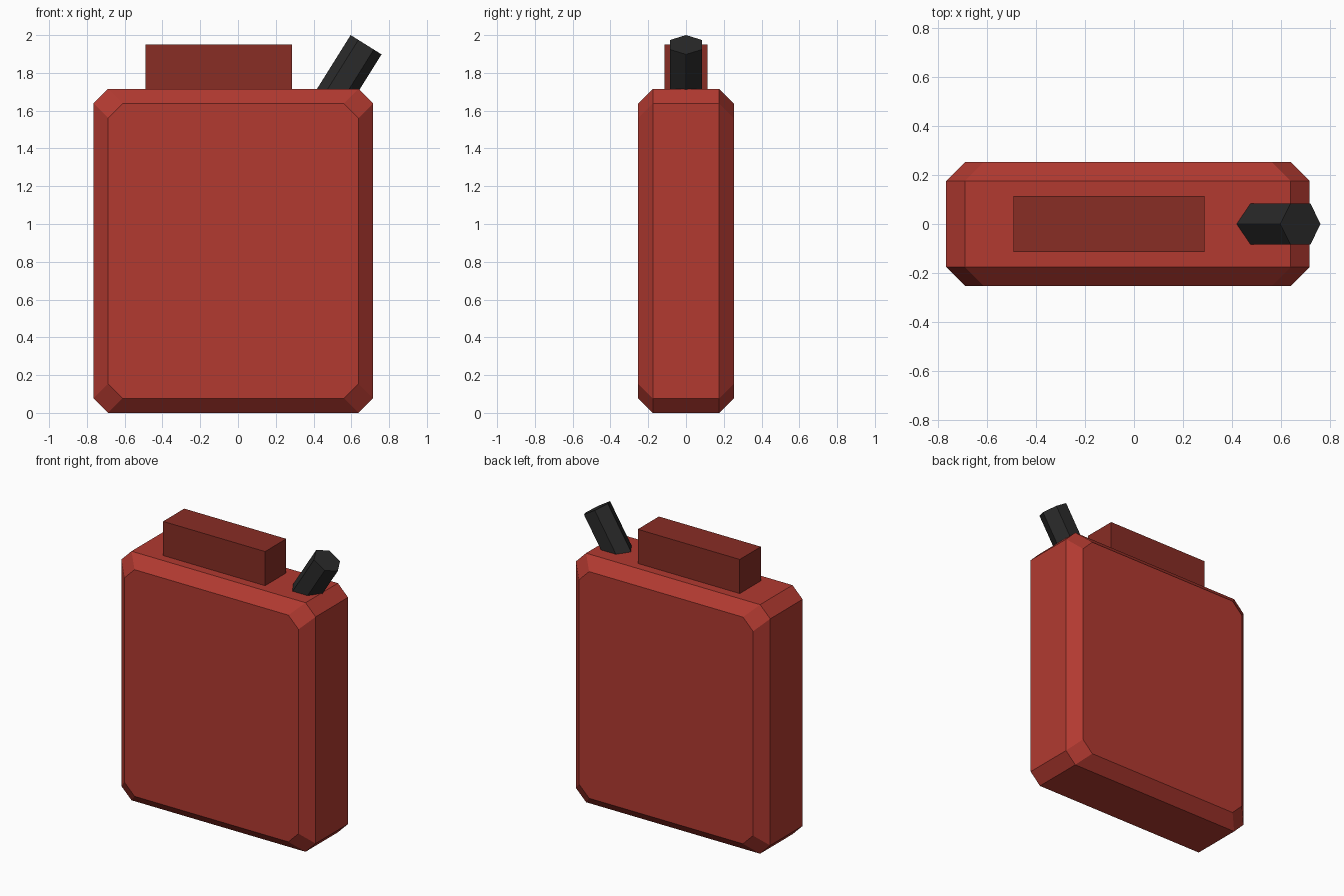
import bpy, bmesh, math
from mathutils import Matrix, Vector

if "Cube" in bpy.data.objects:
    bpy.data.objects.remove(bpy.data.objects["Cube"])


def material(name, rgb):
    m = bpy.data.materials.new(name)
    m.diffuse_color = (*rgb, 1.0)
    m.use_nodes = True
    m.node_tree.nodes["Principled BSDF"].inputs["Base Color"].default_value = m.diffuse_color
    return m


RED = material("can red", (0.445, 0.042, 0.030))
DARK_RED = material("handle dark red", (0.246, 0.026, 0.018))
BLACK = material("spout black", (0.023, 0.023, 0.023))


def finish(bm, name, mat):
    bmesh.ops.recalc_face_normals(bm, faces=bm.faces)
    me = bpy.data.meshes.new(name)
    bm.to_mesh(me)
    bm.free()
    me.materials.append(mat)
    ob = bpy.data.objects.new(name, me)
    bpy.context.collection.objects.link(ob)
    return ob


def octagon(x0, x1, z0, z1, c):
    return [(x0 + c, z0), (x1 - c, z0), (x1, z0 + c), (x1, z1 - c),
            (x1 - c, z1), (x0 + c, z1), (x0, z1 - c), (x0, z0 + c)]


# Can body: chamfered slab lofted through four octagon rings
X0, X1, H, C, D = -0.765, 0.715, 1.715, 0.077, 0.253
bm = bmesh.new()
rings = []
for y, inset in ((-D, C), (-D + C, 0), (D - C, 0), (D, C)):
    pts = octagon(X0 + inset, X1 - inset, inset, H - inset, C)
    rings.append([bm.verts.new((x, y, z)) for x, z in pts])
for a, b in zip(rings, rings[1:]):
    for i in range(8):
        j = (i + 1) % 8
        bm.faces.new((a[i], a[j], b[j], b[i]))
bm.faces.new(rings[0])
bm.faces.new(rings[-1])
finish(bm, "can_body", RED)

# Handle block on top
bm = bmesh.new()
lo, hi = Vector((-0.49, -0.115, 1.69)), Vector((0.287, 0.115, 1.95))
bmesh.ops.create_cube(bm, size=1, matrix=Matrix.Translation((lo + hi) / 2)
                      @ Matrix.Diagonal((*(hi - lo), 1)))
finish(bm, "handle", DARK_RED)

# Tilted hexagonal spout, corners pointing along the tilt
R, L, TILT = 0.0965, 0.45, math.radians(32)
bm = bmesh.new()
bmesh.ops.create_cone(bm, cap_ends=True, segments=6, radius1=R, radius2=R, depth=L,
                      matrix=Matrix.Translation((0, 0, -L / 2)))
if max(v.co.x for v in bm.verts) < R * 0.95:
    bmesh.ops.rotate(bm, verts=bm.verts, matrix=Matrix.Rotation(math.pi / 6, 3, 'Z'))
bmesh.ops.transform(bm, verts=bm.verts, matrix=Matrix.Translation((0.678, 0, 1.949))
                    @ Matrix.Rotation(TILT, 4, 'Y'))
finish(bm, "spout", BLACK)
